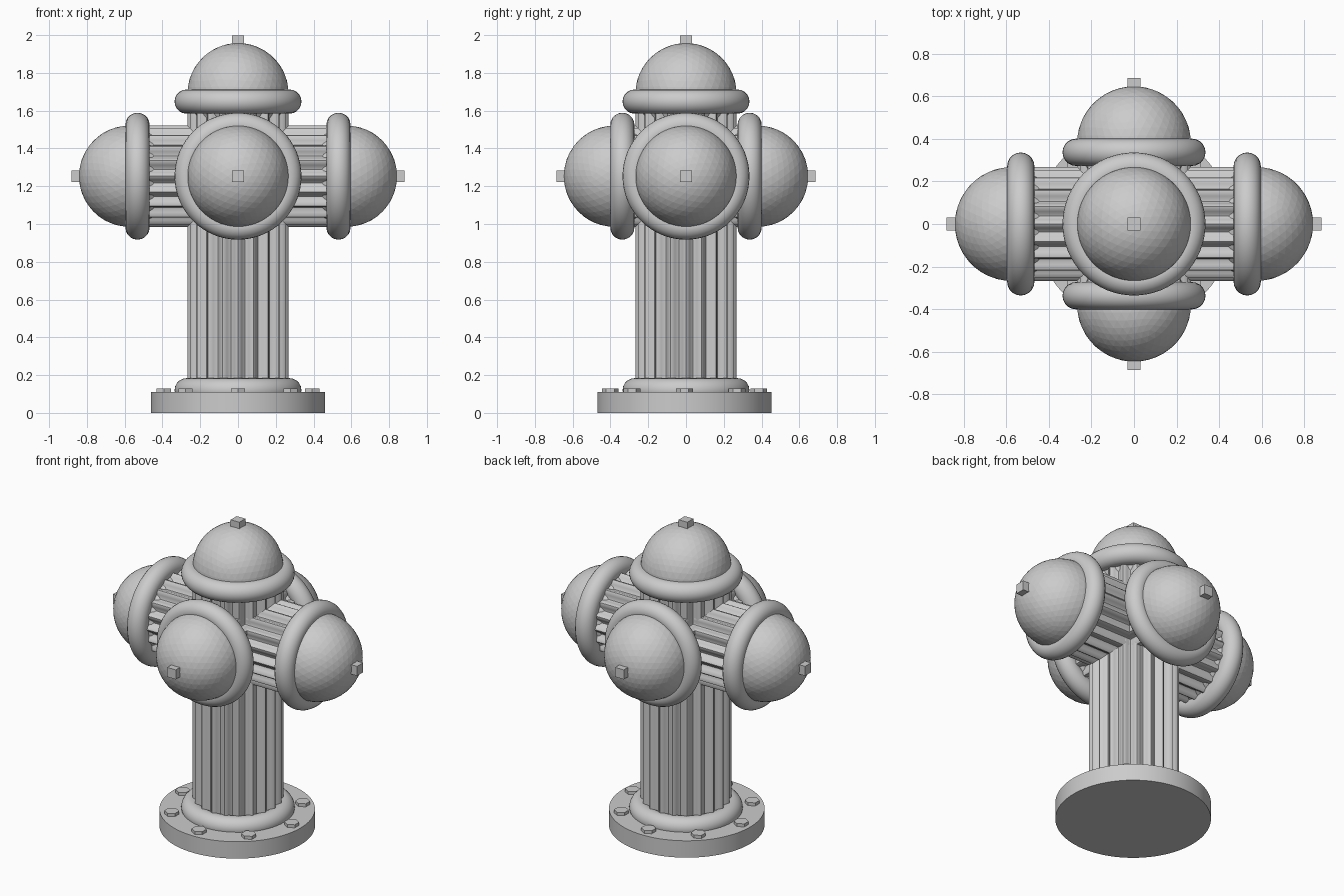
import bpy, bmesh, math
from math import pi, cos, sin
from mathutils import Matrix, Vector

if "Cube" in bpy.data.objects:
    bpy.data.objects.remove(bpy.data.objects["Cube"])

FLUTES, STEPS = 20, 8
R = 0.268          # outer radius of barrel, arms and domes


def make_object(name, bm, matrix=Matrix(), smooth=True):
    bmesh.ops.recalc_face_normals(bm, faces=bm.faces)
    mesh = bpy.data.meshes.new(name)
    bm.to_mesh(mesh)
    bm.free()
    mesh.transform(matrix)
    ob = bpy.data.objects.new(name, mesh)
    bpy.context.collection.objects.link(ob)
    if smooth:
        bpy.ops.object.select_all(action='DESELECT')
        ob.select_set(True)
        bpy.context.view_layer.objects.active = ob
        bpy.ops.object.shade_smooth_by_angle(angle=math.radians(40))
    return ob


def fluted_pipe(name, z0, z1, matrix):
    bm = bmesh.new()
    n = FLUTES * STEPS
    ring = []
    for i in range(n):
        a = 2 * pi * i / n
        r = R - 0.017 + 0.017 * cos(FLUTES * a)
        ring.append(bm.verts.new((r * cos(a), r * sin(a), z0)))
    face = bm.faces.new(ring)
    ext = bmesh.ops.extrude_face_region(bm, geom=[face])
    verts = [v for v in ext['geom'] if isinstance(v, bmesh.types.BMVert)]
    bmesh.ops.translate(bm, verts=verts, vec=(0, 0, z1 - z0))
    return make_object(name, bm, matrix)


def collar(name, z, matrix):
    # round ring swept about the local z axis
    bm = bmesh.new()
    major, minor, n = 0.272, 0.064, 20
    verts = [bm.verts.new((major + minor * cos(2 * pi * i / n), 0,
                           z + minor * sin(2 * pi * i / n))) for i in range(n)]
    edges = [bm.edges.new((verts[i], verts[(i + 1) % n])) for i in range(n)]
    bmesh.ops.spin(bm, geom=verts + edges, cent=(0, 0, 0), axis=(0, 0, 1),
                   angle=2 * pi, steps=64, use_merge=True)
    bmesh.ops.remove_doubles(bm, verts=bm.verts, dist=1e-5)
    return make_object(name, bm, matrix)


def cap(name, z, matrix):
    # faceted dome with a square nut on its tip
    bm = bmesh.new()
    bmesh.ops.create_icosphere(bm, subdivisions=4, radius=R,
                               matrix=Matrix.Translation((0, 0, z)))
    make_object(name + "_dome", bm, matrix, smooth=False)
    bm = bmesh.new()
    bmesh.ops.create_cube(bm, size=0.062,
                          matrix=Matrix.Translation((0, 0, z + R + 0.008)))
    make_object(name + "_nut", bm, matrix, smooth=False)


def cylinder(name, radius, z0, z1, sides, x=0, y=0):
    bm = bmesh.new()
    bmesh.ops.create_cone(bm, cap_ends=True, segments=sides, radius1=radius,
                          radius2=radius, depth=z1 - z0)
    return make_object(name, bm, Matrix.Translation((x, y, (z0 + z1) / 2)))


# Base flange with eight hex bolts
BASE_Y = -0.008
cylinder("base_flange", 0.46, 0, 0.11, 96, 0, BASE_Y)
for i in range(8):
    a = i * pi / 4
    cylinder(f"flange_bolt_{i + 1}", 0.044, 0.09, 0.13, 6,
             0.393 * cos(a), BASE_Y + 0.393 * sin(a))

# Fluted barrel, lower and upper collars, top cap
up = Matrix()
fluted_pipe("barrel", 0.08, 1.66, up)
collar("lower_collar", 0.12, up)
collar("upper_collar", 1.648, up)
cap("top", 1.69, up)

# Four outlets: long ones left and right, short ones front and back
for name, direction, reach in (("right", (1, 0, 0), 0.532),
                               ("left", (-1, 0, 0), 0.532),
                               ("front", (0, -1, 0), 0.337),
                               ("back", (0, 1, 0), 0.337)):
    turn = Vector(direction).to_track_quat('Z', 'Y').to_matrix().to_4x4()
    m = Matrix.Translation((0, 0, 1.253)) @ turn
    fluted_pipe(name + "_outlet", 0, reach + 0.02, m)
    collar(name + "_outlet_collar", reach, m)
    cap(name + "_outlet", reach + 0.042, m)
